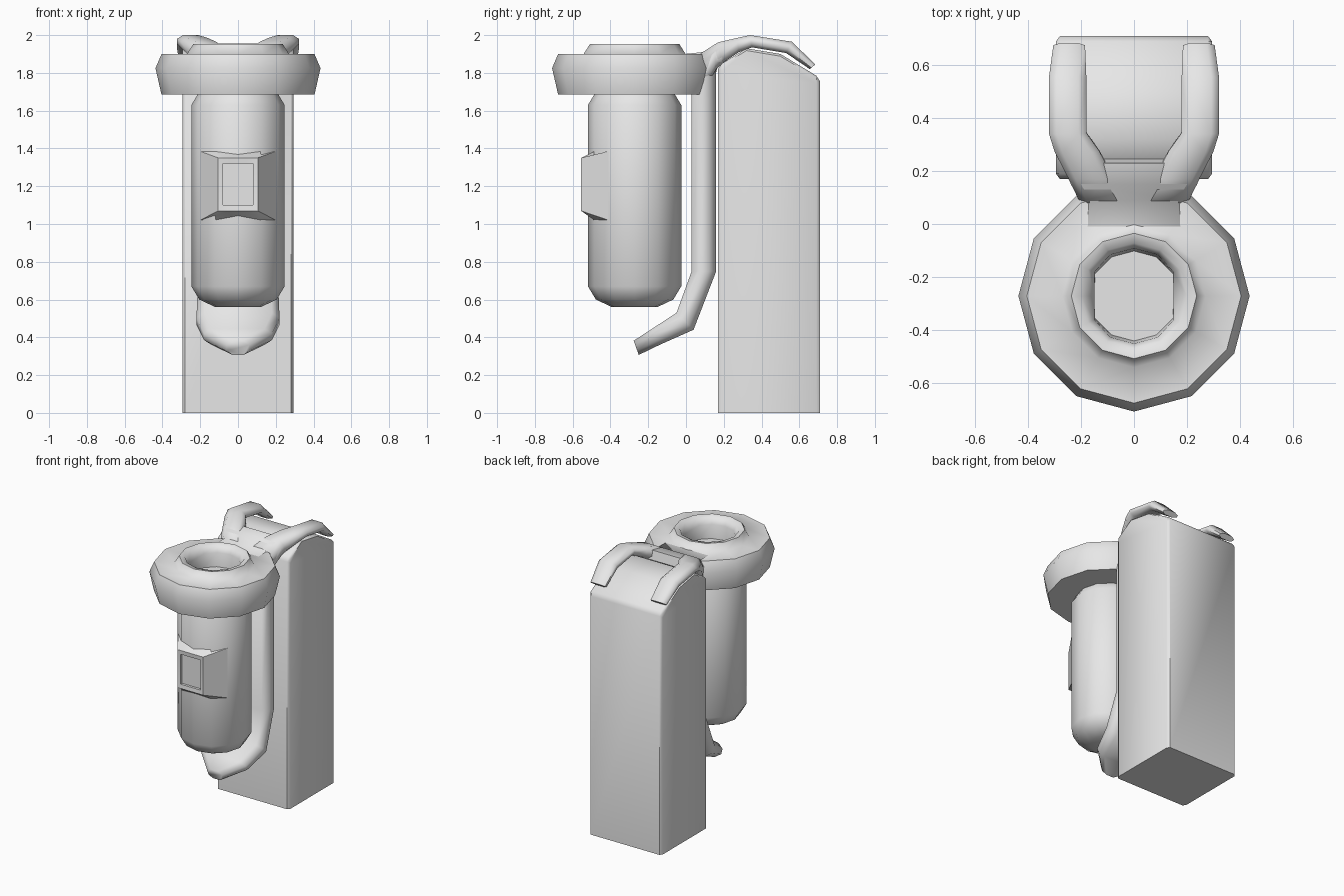
import bpy, bmesh, math

if "Cube" in bpy.data.objects:
    bpy.data.objects.remove(bpy.data.objects["Cube"])

grey = bpy.data.materials.new("light_grey")
grey.diffuse_color = (0.8, 0.8, 0.8, 1)
grey.use_nodes = True
grey.node_tree.nodes["Principled BSDF"].inputs["Base Color"].default_value = grey.diffuse_color


def loft(name, rings, angle=50):
    """Skin a list of equal-length point loops and cap both ends."""
    bm = bmesh.new()
    loops = [[bm.verts.new(p) for p in ring] for ring in rings]
    n = len(loops[0])
    for a, b in zip(loops, loops[1:]):
        for i in range(n):
            j = (i + 1) % n
            bm.faces.new((a[i], a[j], b[j], b[i]))
    bm.faces.new(loops[0][::-1])
    bm.faces.new(loops[-1])
    bmesh.ops.recalc_face_normals(bm, faces=bm.faces)
    mesh = bpy.data.meshes.new(name)
    bm.to_mesh(mesh)
    bm.free()
    ob = bpy.data.objects.new(name, mesh)
    bpy.context.collection.objects.link(ob)
    mesh.materials.append(grey)
    bpy.ops.object.select_all(action='DESELECT')
    ob.select_set(True)
    bpy.context.view_layer.objects.active = ob
    bpy.ops.object.shade_smooth_by_angle(angle=math.radians(angle))
    return ob


AXIS_Y = -0.272


def circle(r, z, clamp=9.0):
    """Twelve-sided loop round the torch axis, optionally flattened in x."""
    pts = []
    for i in range(12):
        t = math.tau * i / 12
        x = max(-clamp, min(clamp, r * math.sin(t)))
        pts.append((x, AXIS_Y - r * math.cos(t), z))
    return pts


def chamfered(x0, x1, bottom, top, c):
    """Eight-point section: bottom and top are (y, z) pairs, c is the corner cut."""
    def mix(t):
        return [bottom[k] + (top[k] - bottom[k]) * t for k in (0, 1)]
    f = 0.3
    return [(x, *mix(t)) for x, t in (
        (x0 + c, 0), (x1 - c, 0), (x1, f), (x1, 1 - f),
        (x1 - c, 1), (x0 + c, 1), (x0, 1 - f), (x0, f))]


# Tall post with a sloping rounded top and chamfered upright corners
side = [(0.17, 0), (0.17, 1.82), (0.19, 1.85), (0.32, 1.93),
        (0.50, 1.90), (0.69, 1.785), (0.71, 1.755), (0.71, 0)]


def post_ring(x, inset):
    return [(x, min(max(y, 0.17 + inset), 0.71 - inset),
             z - inset * 0.6 if z else 0) for y, z in side]


loft("post", [post_ring(-0.295, 0.02), post_ring(-0.28, 0),
              post_ring(0.28, 0), post_ring(0.295, 0.02)])

# Torch barrel
loft("barrel", [circle(r, z) for r, z in (
    (0.12, 0.56), (0.205, 0.60), (0.247, 0.67), (0.247, 1.63),
    (0.205, 1.70), (0.18, 1.72))])

# Collar with a raised, hollowed cap
loft("collar", [circle(r, z) for r, z in (
    (0.18, 1.685), (0.405, 1.685), (0.437, 1.825), (0.405, 1.90),
    (0.27, 1.90), (0.237, 1.952), (0.20, 1.945))]
    + [circle(0.18, 1.90, 0.15), circle(0.17, 1.80, 0.15)], 62)


# Switch housing on the front of the barrel, with a recessed window
def plate_loop(w, m, z0, z1, y, ym):
    return [(-w, y, z0), (-m, ym, z0), (m, ym, z0), (w, y, z0),
            (w, y, z1), (m, ym, z1), (-m, ym, z1), (-w, y, z1)]


loft("switch_housing", [
    plate_loop(0.20, 0.12, 1.02, 1.385, -0.41, -0.485),
    plate_loop(0.105, 0.05, 1.07, 1.35, -0.556, -0.556),
    plate_loop(0.08, 0.04, 1.10, 1.32, -0.553, -0.553),
    plate_loop(0.08, 0.04, 1.10, 1.32, -0.535, -0.535)])

# Hanging strap that curls forward under the barrel to a rounded tip
strap = [  # half width, outer (y, z), inner (y, z)
    (0.21, (0.16, 1.83), (0.03, 1.75)),
    (0.21, (0.16, 0.75), (0.03, 0.75)),
    (0.22, (0.04, 0.44), (-0.05, 0.53)),
    (0.18, (-0.14, 0.36), (-0.18, 0.445))]
loft("strap", [chamfered(-w, w, a, b, 0.04) for w, a, b in strap]
     + [chamfered(-0.06, 0.06, (-0.25, 0.307), (-0.277, 0.382), 0.03)], 62)

# Web joining collar, strap and hooks
web = [(0.22, (-0.06, 1.69), (-0.06, 1.895)),
       (0.205, (0.09, 1.70), (0.09, 1.91)),
       (0.24, (0.16, 1.82), (0.15, 1.95)),
       (0.26, (0.245, 1.89), (0.23, 1.955))]
loft("hook_web", [chamfered(-w, w, a, b, 0.04) for w, a, b in web], 62)

# Pair of hooks over the top of the post
hook = [  # inner x, outer x, bottom (y, z), top (y, z)
    (0.03, 0.205, (0.09, 1.75), (0.08, 1.905)),
    (0.08, 0.25, (0.19, 1.85), (0.17, 1.962)),
    (0.13, 0.30, (0.28, 1.91), (0.27, 1.985)),
    (0.18, 0.322, (0.35, 1.935), (0.34, 2.0)),
    (0.18, 0.322, (0.53, 1.905), (0.56, 1.965)),
    (0.185, 0.305, (0.655, 1.82), (0.685, 1.845))]
for label, s in (("right", 1), ("left", -1)):
    loft("hook_" + label,
         [[(s * x, y, z) for x, y, z in chamfered(i, o, a, b, 0.03)]
          for i, o, a, b in hook], 62)
